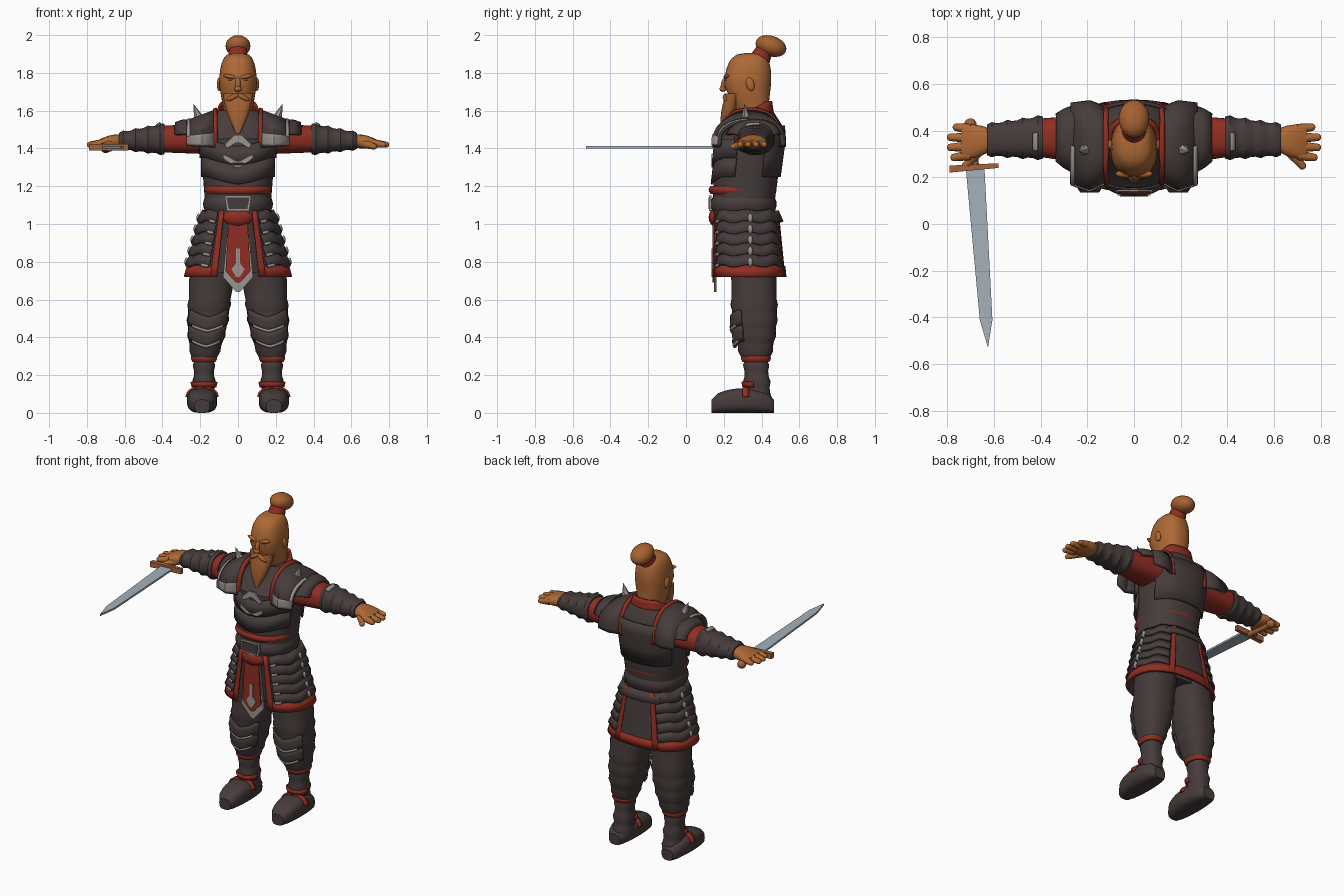
import bpy, bmesh
from math import cos, sin, radians, pi
from mathutils import Vector, Matrix

cube = bpy.data.objects.get("Cube")
if cube:
    bpy.data.objects.remove(cube, do_unlink=True)

def paint(name, *rgb):
    material = bpy.data.materials.new(name)
    material.use_nodes = True
    material.diffuse_color = (*rgb, 1)
    material.node_tree.nodes["Principled BSDF"].inputs["Base Color"].default_value = (*rgb, 1)
    return material

DARK = paint("dark leather", .062, .045, .044)
CLOTH = paint("brown cloth", .058, .042, .04)
RED = paint("dull red", .28, .027, .016)
SKIN = paint("tanned skin", .42, .14, .035)
HAIR = paint("ginger hair", .38, .12, .03)
GREY = paint("worn metal", .33, .3, .28)
STEEL = paint("blade steel", .37, .44, .5)
WOOD = paint("handle wood", .37, .125, .045)
FRONT, OUTER, BACK = -90, 0, 90

def finish(bm, name, material, smooth=40, thick=0):
    bmesh.ops.recalc_face_normals(bm, faces=bm.faces)
    mesh = bpy.data.meshes.new(name)
    bm.to_mesh(mesh)
    bm.free()
    mesh.materials.append(material)
    part = bpy.data.objects.new(name, mesh)
    bpy.context.collection.objects.link(part)
    if thick:
        solid = part.modifiers.new("thickness", 'SOLIDIFY')
        solid.thickness, solid.offset = thick, 0
    bpy.ops.object.select_all(action='DESELECT')
    part.select_set(True)
    bpy.context.view_layer.objects.active = part
    bpy.ops.object.shade_smooth_by_angle(angle=radians(smooth))

def blend(first, last, steps, bulge=0, fold=0):
    """Rings from first to last, swelling midway, with a raised fold on every third."""
    rings = []
    for i in range(steps + 1):
        ring = [a + (b - a) * i / steps for a, b in zip(first, last)]
        swell = bulge * sin(pi * i / steps) + (fold if i % 3 == 1 else 0)
        rings.append([ring[0], ring[1] + swell, ring[2] + swell, *ring[3:]])
    return rings

def loft(name, rings, material, axis='z', arc=None, power=2.4, dip=0, reach=50, wave=0,
         grow=0, flare=0, side=1, thick=.012, smooth=40, n=32):
    """Skin rings of (along, half width, half depth, middle depth, middle width).
    An arc of (middle, spread) degrees makes an open shell."""
    bm = bmesh.new()
    middle, spread = arc or (0, 180)
    count = n + 1 if arc else n
    loops = []
    for k, (along, width, depth, mid_depth, *mid_width) in enumerate(rings):
        extra = grow + (flare if k == 0 else 0)
        loop = []
        for i in range(count):
            turn = middle + spread * (2 * i / n - 1)
            c, s = cos(radians(turn)), sin(radians(turn))
            u = sum(mid_width) + (width + extra) * abs(c) ** (2 / power) * (1 if c > 0 else -1)
            v = mid_depth + (depth + extra) * abs(s) ** (2 / power) * (1 if s > 0 else -1)
            from_front = abs((turn - FRONT + 180) % 360 - 180)
            w = along - dip * max(0, 1 - from_front / reach) + wave * cos(radians(turn * 9))
            x, y, z = {'z': (u, v, w), 'x': (w, u, v), 'y': (u, w, v)}[axis]
            loop.append(bm.verts.new((x * side, y, z)))
        loops.append(loop)
    for low, high in zip(loops, loops[1:]):
        for i in range(n):
            j = (i + 1) % count
            bm.faces.new((low[i], low[j], high[j], high[i]))
    if not arc:
        bm.faces.new(loops[0])
        bm.faces.new(loops[-1])
    finish(bm, name, material, smooth, thick if arc else 0)

def ball(name, place, size, material, turn=0, axis='X'):
    bm = bmesh.new()
    bmesh.ops.create_uvsphere(bm, u_segments=18, v_segments=12, radius=1)
    spin = Matrix.Rotation(radians(turn), 4, axis)
    bm.transform(Matrix.Translation(place) @ spin @ Matrix.Diagonal((*size, 1)))
    finish(bm, name, material, smooth=60)

def rod(name, start, end, radius, end_radius, material, sides=12):
    start, end = Vector(start), Vector(end)
    span = end - start
    bm = bmesh.new()
    bmesh.ops.create_cone(bm, cap_ends=True, segments=sides, radius1=radius, radius2=end_radius, depth=span.length)
    bm.transform(Matrix.Translation((start + end) / 2) @ span.to_track_quat('Z', 'Y').to_matrix().to_4x4())
    finish(bm, name, material)

def plate(name, outline, level, thick, material, lying=False):
    """Extruded outline, upright in xz or lying in xy."""
    bm = bmesh.new()
    corners = [(a, b, level) if lying else (a, level, b) for a, b in outline]
    face = bm.faces.new([bm.verts.new(corner) for corner in corners])
    grown = bmesh.ops.extrude_face_region(bm, geom=[face])["geom"]
    shift = Vector((0, 0, thick)) if lying else Vector((0, thick, 0))
    bmesh.ops.translate(bm, vec=shift, verts=[v for v in grown if isinstance(v, bmesh.types.BMVert)])
    finish(bm, name, material, smooth=20)

def both(*half):
    return [*half, *((-x, z) for x, z in reversed(half))]

# Torso, layered breastplate and collar
torso = blend((1.05, .17, .16, .3), (1.45, .2, .18, .335), 4) + [(1.52, .19, .14, .37), (1.6, .11, .1, .36)]
loft("torso", torso, DARK, n=40)
for i, (low, high) in enumerate(zip(torso[2:], torso[3:5])):
    loft(f"chest_band_{i}", [low, high], DARK, arc=(FRONT, 75), dip=.04, flare=.008, grow=.003)
loft("back_plate", torso[2:6], DARK, arc=(BACK, 65), grow=.008)
plate("chest_emblem", both((.01, 1.43), (.06, 1.4), (.07, 1.42), (.02, 1.47)), .139, .009, GREY)
plate("belly_emblem", both((.01, 1.3), (.08, 1.35), (.08, 1.37), (.01, 1.33)), .136, .009, GREY)
loft("collar", blend((1.58, .12, .11, .35), (1.65, .1, .09, .36), 3), RED, arc=(BACK, 180), dip=.12, reach=130)
loft("inner_collar", [(1.5, .1, .1, .36), (1.6, .09, .09, .36)], DARK, dip=.1, reach=130)

# Sash, belt and buckle
loft("sash", blend((1.16, .17, .17, .3), (1.2, .17, .17, .3), 4, bulge=.01), RED)
loft("belt", blend((1.06, .17, .16, .305), (1.15, .17, .16, .305), 6, bulge=.015), DARK)
plate("buckle_rim", both((.06, 1.07), (.07, 1.15)), .123, .012, GREY)
plate("buckle", both((.05, 1.08), (.06, 1.14)), .118, .009, DARK)

# Hips, tabard and back panel
skirt = blend((.72, .275, .185, .335), (1.07, .18, .165, .32), 6)
loft("hips", [(.74, .2, .12, .34), (1.08, .17, .16, .31)], DARK)
ball("tabard_knot", (0, .16, 1.035), (.08, .04, .05), RED)
plate("tabard_border", both((.05, 1.02), (.08, .72), (.01, .64)), .148, .014, GREY)
plate("tabard", both((.05, 1.02), (.066, .75), (.01, .69)), .14, .009, RED)
plate("tabard_motif", both((.01, .87), (.012, .79), (.035, .76), (.01, .72)), .134, .008, GREY)
loft("back_panel", skirt, DARK, arc=(BACK, 26))
loft("back_hem", skirt[:2], RED, arc=(BACK, 26), grow=.006)
loft("back_waist_flap", skirt[-2:], DARK, arc=(BACK, 40), flare=.02)

for side, tag in ((1, "left_"), (-1, "right_")):
    # Lamellar skirt with red hem and edging
    loft(tag + "skirt_lining", skirt, DARK, arc=(OUTER, 67), side=side)
    loft(tag + "skirt_hem", skirt[:2], RED, arc=(OUTER, 68), side=side, grow=.006)
    for name, middle in (("front", -67), ("back", 65)):
        loft(tag + name + "_skirt_edge", skirt, RED, arc=(middle, 4), side=side, grow=.008, n=4)
    for i, (low, high) in enumerate(zip(skirt[1:], skirt[2:])):
        tier = dict(side=side, wave=.006, flare=.014)
        loft(f"{tag}skirt_tier_{i}", [low, high], DARK, arc=(OUTER, 60), grow=.003, **tier)
        loft(f"{tag}tier_wear_{i}", blend(low, high, 3)[:2], GREY, arc=(-54, 5), n=4, grow=.008, **tier)
        ball(f"{tag}tier_stud_{i}", (side * (low[1] + .014), .34, low[0] + .02), (.01, .013, .024), GREY)

    # Shoulder guards with red piping, worn edges and a spike
    guard = [(.11, .15, .17, 1.43, .34), (.19, .185, .14, 1.43, .335), (.27, .165, .11, 1.43, .345)]
    across = dict(axis='x', side=side)
    loft(tag + "shoulder_guard", guard, DARK, arc=(BACK, 96), thick=.02, **across)
    loft(tag + "lower_guard", blend((.23, .15, .12, 1.42, .36), (.33, .1, .1, 1.43, .37), 3, bulge=.01),
         DARK, arc=(BACK, 70), thick=.02, **across)
    loft(tag + "guard_piping", blend(*guard[:2], 4)[:2], RED, arc=(BACK, 96), grow=.008, thick=.02, **across)
    loft(tag + "guard_front_wear", guard, GREY, arc=(175, 8), grow=.012, thick=.006, n=6, **across)
    loft(tag + "guard_rim_wear", blend(guard[2], guard[1], 5)[:2], GREY, arc=(130, 38), grow=.012, thick=.006, **across)
    rod(tag + "shoulder_spike", (side * .2, .32, 1.54), (side * .236, .31, 1.635), .034, .001, GREY, sides=6)

    # Arms
    bracer = blend((.39, .09, .08, 1.45, .37), (.63, .065, .042, 1.44, .36), 11, fold=.008)
    loft(tag + "sleeve", blend((.16, .11, .08, 1.45, .36), (.42, .08, .07, 1.45, .37), 4), RED, **across)
    loft(tag + "bracer", bracer, DARK, **across)
    loft(tag + "bracer_wear", bracer[1:3], GREY, arc=(100, 20), grow=.004, thick=.006, **across)

    # Hands
    loft(tag + "hand", blend((.6, .04, .03, 1.44, .36), (.74, .07, .014, 1.43, .35), 5, bulge=.014), SKIN, **across)
    for i, length in enumerate((.77, .785, .785, .76)):
        tip = (side * length, .285 + i * .043, 1.42)
        rod(f"{tag}finger_{i}", (side * .7, .295 + i * .037, 1.43), tip, .023, .016, SKIN)
        ball(f"{tag}fingertip_{i}", tip, (.016, .016, .015), SKIN)
    thumb_tip = (side * .72, .25, 1.41)
    rod(tag + "thumb", (side * .65, .33, 1.43), thumb_tip, .026, .016, SKIN)
    ball(tag + "thumb_tip", thumb_tip, (.017, .017, .015), SKIN)

    # Baggy trousers with folds, knee guards and shin bands
    shin = blend((.6, .11, .12, .36, .15), (.27, .06, .07, .37, .18), 12, bulge=.015, fold=.006)
    loft(tag + "trouser", [(.95, .1, .12, .34, .11), (.7, .12, .12, .36, .14), *shin], CLOTH, side=side)
    for i in (5, 8):
        cover = shin[i:i - 4:-1]
        knee = dict(side=side, dip=.035)
        loft(f"{tag}knee_guard_{i}", cover, DARK, arc=(FRONT, 60), grow=.004, **knee)
        loft(f"{tag}knee_wear_{i}", blend(*cover[:2], 2)[:2], GREY, arc=(FRONT, 40), grow=.009, **knee)
    loft(tag + "shin_band", blend((.27, .06, .07, .37, .18), (.31, .06, .07, .37, .18), 4, bulge=.01), RED, side=side)

    # Boots with straps
    shaft = blend((.05, .06, .07, .38, .18), (.28, .05, .06, .37, .18), 8, fold=.008)
    loft(tag + "boot_shaft", shaft, DARK, side=side)
    foot = []
    for i in range(11):
        swell = sin(pi * i / 10) ** .5
        height = .035 + .03 * swell
        foot.append((.135 + .033 * i, .04 + .04 * swell, height, height, .19))
    loft(tag + "boot_foot", foot, DARK, axis='y', side=side, power=2.8)
    loft(tag + "boot_strap", foot[5:7], RED, axis='y', arc=(BACK, 80), side=side, power=2.8, grow=.003)
    loft(tag + "ankle_strap", shaft[3:5], RED, arc=(FRONT, 80), side=side, grow=.004)

    # Ears, brows, eyes and moustache
    ball(tag + "ear", (side * .1, .34, 1.74), (.012, .022, .036), SKIN, turn=15)
    ball(tag + "brow", (side * .04, .215, 1.78), (.04, .016, .012), HAIR, turn=-side * 12, axis='Y')
    ball(tag + "eye", (side * .04, .21, 1.763), (.014, .006, .004), GREY)
    ball(tag + "moustache", (side * .028, .212, 1.67), (.036, .018, .014), HAIR, turn=side * 28, axis='Y')

# Head, nose and beard
head = [(1.55, .07, .08, .37), (1.65, .085, .1, .34)]
for i in range(7):
    rise = i * pi / 12.5
    taper = cos(rise) ** .48
    head.append((1.74 + .165 * sin(rise), .1 * taper, .125 * taper, .325 + .003 * i))
loft("head", head, SKIN, smooth=60)
ball("nose_bridge", (0, .203, 1.74), (.014, .018, .04), SKIN, turn=-12)
ball("nose_tip", (0, .195, 1.715), (.02, .018, .015), SKIN)
loft("beard", blend((1.48, .01, .01, .195), (1.69, .08, .04, .25), 7, bulge=.012), HAIR, smooth=60)

# Topknot
rod("topknot_tie", (0, .39, 1.87), (0, .42, 1.93), .055, .044, RED, sides=20)
ball("topknot", (0, .45, 1.942), (.066, .084, .054), HAIR, turn=-18)

# Sword held in the right hand
blade = [(-.72, .24), (-.64, .24), (-.606, -.41), (-.625, -.53), (-.66, -.41)]
plate("sword_blade", blade, 1.4, .012, STEEL, lying=True)
plate("sword_guard", [(-.79, .22), (-.58, .24), (-.58, .26), (-.79, .25)], 1.39, .034, WOOD, lying=True)
rod("sword_grip", (-.68, .24, 1.4), (-.7, .41, 1.4), .018, .018, WOOD)
ball("sword_pommel", (-.7, .425, 1.4), (.027, .027, .025), WOOD)
